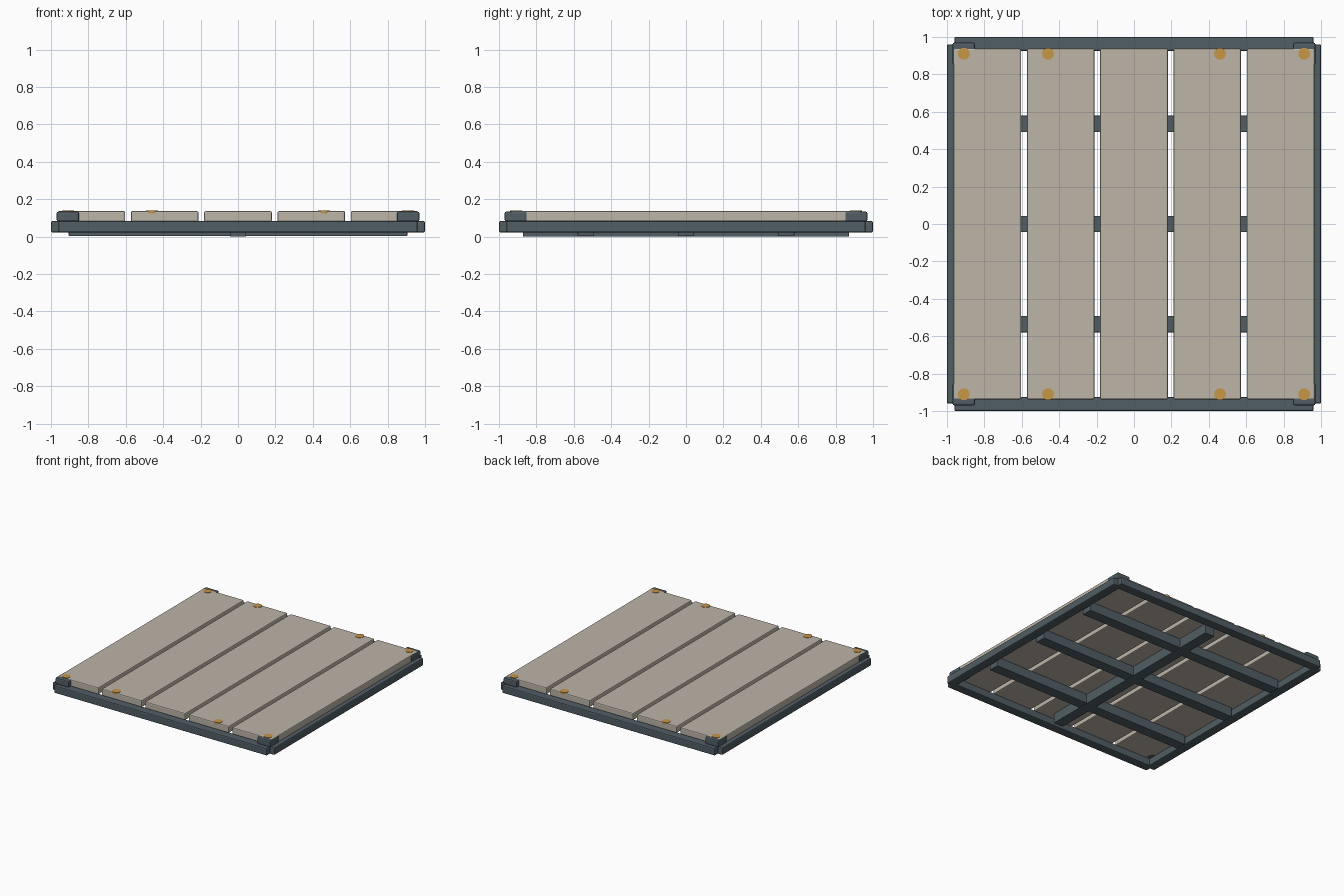
import bpy
import bmesh
from mathutils import Matrix, Vector

if "Cube" in bpy.data.objects:
    bpy.data.objects.remove(bpy.data.objects["Cube"])


def material(name, rgb):
    m = bpy.data.materials.new(name)
    m.diffuse_color = (*rgb, 1)
    m.use_nodes = True
    m.node_tree.nodes["Principled BSDF"].inputs["Base Color"].default_value = m.diffuse_color
    return m


STONE = material("warm grey plank", (0.51, 0.46, 0.39))
SLATE = material("dark slate metal", (0.082, 0.112, 0.13))
BRASS = material("brass", (0.58, 0.31, 0.06))


def finish(name, bm, mat):
    mesh = bpy.data.meshes.new(name)
    bm.to_mesh(mesh)
    bm.free()
    mesh.materials.append(mat)
    obj = bpy.data.objects.new(name, mesh)
    bpy.context.collection.objects.link(obj)
    return obj


def box(name, x, y, z, mat, bevel):
    """Bevelled box from (min, max) ranges."""
    lo, hi = Vector((x[0], y[0], z[0])), Vector((x[1], y[1], z[1]))
    bm = bmesh.new()
    bmesh.ops.create_cube(bm, size=1, matrix=Matrix.Translation((lo + hi) / 2)
                          @ Matrix.Diagonal((*(hi - lo), 1)))
    obj = finish(name, bm, mat)
    mod = obj.modifiers.new("edge bevel", 'BEVEL')
    mod.width = bevel
    mod.segments = 2
    return obj


def disc(name, x, y, z, radius, mat):
    bm = bmesh.new()
    bmesh.ops.create_cone(bm, cap_ends=True, segments=16, radius1=radius,
                          radius2=radius, depth=z[1] - z[0],
                          matrix=Matrix.Translation((x, y, sum(z) / 2)))
    return finish(name, bm, mat)


def span(side, a, b):
    return tuple(sorted((side * a, side * b)))


# Deck planks
for i in range(-2, 3):
    cx = i * 0.392
    box("plank", (cx - 0.181, cx + 0.181), (-0.938, 0.938), (0.08, 0.136), STONE, 0.008)

# Outer frame rails
for s in (-1, 1):
    box("side_rail", span(s, 0.925, 1), (-0.96, 0.96), (0.022, 0.083), SLATE, 0.008)
    box("end_rail", (-0.96, 0.96), span(s, 0.925, 1), (0.022, 0.083), SLATE, 0.008)

# Cross beams and central spine beneath the planks
for y in (-0.535, 0, 0.535):
    box("cross_beam", (-0.905, 0.905), (y - 0.044, y + 0.044), (0.003, 0.08), SLATE, 0.004)
box("spine_beam", (-0.044, 0.044), (-0.872, 0.872), (0, 0.08), SLATE, 0.004)

# Corner blocks and bolt heads
for sy in (-1, 1):
    for sx in (-1, 1):
        box("corner_block", span(sx, 0.85, 0.97), span(sy, 0.85, 0.97),
            (0.08, 0.134), SLATE, 0.01)
    for x in (-0.91, -0.46, 0.46, 0.91):
        disc("bolt_head", x, sy * 0.91, (0.124, 0.139), 0.032, BRASS)
